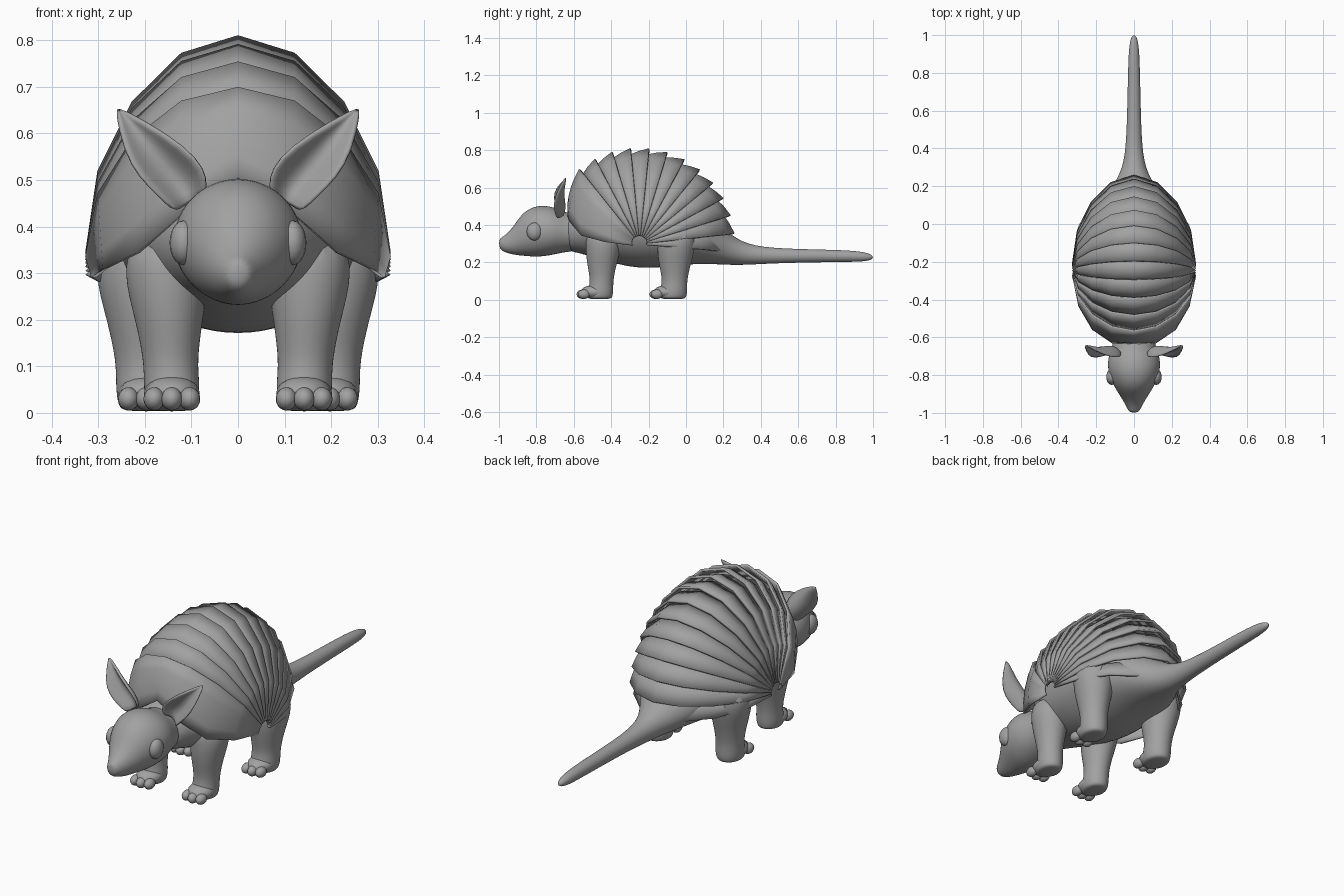
import bpy, bmesh
from math import sin, cos, pi, radians
from mathutils import Matrix, Vector

if "Cube" in bpy.data.objects:
    bpy.data.objects.remove(bpy.data.objects["Cube"])

grey = bpy.data.materials.new("grey")
grey.use_nodes = True
COLOUR = (0.36, 0.36, 0.36, 1)
grey.diffuse_color = COLOUR
grey.node_tree.nodes["Principled BSDF"].inputs["Base Color"].default_value = COLOUR


def finish(bm, name, subsurf=0, mirror=False, thickness=0, offset=-1, angle=60):
    """Turn a bmesh into a shaded object with its modifiers."""
    mesh = bpy.data.meshes.new(name)
    bm.to_mesh(mesh)
    bm.free()
    mesh.materials.append(grey)
    obj = bpy.data.objects.new(name, mesh)
    bpy.context.collection.objects.link(obj)
    bpy.ops.object.select_all(action="DESELECT")
    obj.select_set(True)
    bpy.context.view_layer.objects.active = obj
    if subsurf:
        bpy.ops.object.shade_smooth()
    else:
        bpy.ops.object.shade_smooth_by_angle(angle=radians(angle))
    if thickness:
        mod = obj.modifiers.new("Thickness", "SOLIDIFY")
        mod.thickness, mod.offset = thickness, offset
    if subsurf:
        obj.modifiers.new("Smooth", "SUBSURF").levels = subsurf
        obj.modifiers["Smooth"].render_levels = subsurf
    if mirror:
        obj.modifiers.new("Mirror", "MIRROR")
    return obj


def grid(bm, rows):
    """Join rows of points with quads."""
    vs = [[bm.verts.new(p) for p in row] for row in rows]
    for a, b in zip(vs, vs[1:]):
        for i in range(len(a) - 1):
            bm.faces.new((a[i], a[i + 1], b[i + 1], b[i]))


def loft(bm, rings, upright=False, sides=16):
    """Closed tube through elliptical rings (centre, half width, half depth)."""
    loops = []
    for (x, y, z), w, d in rings:
        loop = []
        for k in range(sides):
            a = 2 * pi * k / sides
            u, v = w * cos(a), d * sin(a)
            loop.append(bm.verts.new((x + u, y + v, z) if upright else (x + u, y, z + v)))
        loops.append(loop)
    for a, b in zip(loops, loops[1:]):
        for k in range(sides):
            n = (k + 1) % sides
            bm.faces.new((a[k], a[n], b[n], b[k]))
    bm.faces.new(loops[0])
    bm.faces.new(loops[-1])
    bmesh.ops.recalc_face_normals(bm, faces=bm.faces)


def ball(bm, centre, size):
    bmesh.ops.create_uvsphere(bm, u_segments=16, v_segments=10, radius=1,
                              matrix=Matrix.Translation(centre) @ Matrix.Diagonal((*size, 1)))


# Torso and tail: y, centre height, half width, half height
bm = bmesh.new()
loft(bm, [((0, y, z), w, h) for y, z, w, h in (
    (-.66, .36, .105, .095), (-.58, .37, .15, .12), (-.48, .39, .22, .17),
    (-.25, .39, .27, .24), (-.02, .38, .26, .195), (.12, .32, .175, .13),
    (.22, .275, .1, .09), (.32, .24, .052, .055), (.5, .235, .038, .038),
    (.85, .235, .032, .033), (.96, .23, .025, .026), (1, .228, .01, .01))])
finish(bm, "body_and_tail", 2)

# Head with a tapered snout
bm = bmesh.new()
loft(bm, [((0, y, z), w, h) for y, z, w, h in (
    (-1, .302, .024, .028), (-.97, .297, .04, .044), (-.92, .317, .067, .078),
    (-.87, .355, .103, .122), (-.79, .368, .141, .143), (-.71, .37, .144, .132),
    (-.64, .36, .112, .105), (-.56, .36, .11, .1))])
finish(bm, "head", 2)

# Eyes
bm = bmesh.new()
ball(bm, (.117, -.81, .365), (.03, .042, .048))
finish(bm, "eyes", mirror=True)

# Ears: cupped leaves between an outer and an inner edge
bm = bmesh.new()
outer = [(.135, -.69, .43), (.175, -.705, .47), (.212, -.71, .505), (.245, -.7, .56), (.262, -.645, .655)]
inner = [(.07, -.685, .47), (.066, -.7, .505), (.085, -.71, .545), (.15, -.7, .598), (.257, -.64, .655)]
cups = (.03, .055, .06, .04, 0)
rows = []
for o, i, cup in zip(outer, inner, cups):
    row = []
    for k in range(7):
        t = k / 6
        p = Vector(o).lerp(Vector(i), t)
        p.y += cup * 4 * t * (1 - t)
        row.append(p)
    rows.append(row)
grid(bm, rows)
finish(bm, "ears", 1, True, .014, 0)

# Legs, feet and toes
def leg(name, dx, dy, s):
    bm = bmesh.new()
    loft(bm, [((x + dx, y + dy, z), w * s, d * s) for z, x, y, w, d in (
        (.38, .15, -.44, .08, .09), (.3, .155, -.44, .095, .1), (.2, .148, -.45, .074, .083),
        (.11, .145, -.45, .058, .062), (.06, .142, -.455, .062, .068),
        (.015, .142, -.46, .058, .07), (.003, .142, -.46, .045, .055))], True)
    finish(bm, name, 2, True)
    bm = bmesh.new()
    ball(bm, (.142 + dx, -.487 + dy, .042), (.06, .075, .038))
    for k in (-1, 0, 1):
        ball(bm, (.142 + dx + k * .038, -.545 + dy - .008 * (k == 0), .03), (.023, .032, .025))
    finish(bm, name + "_feet", mirror=True)


leg("front_legs", 0, 0, 1)
leg("hind_legs", .055, .39, 1.08)

# Shell: overlapping arched plates fanned about a pivot on each flank
HALF = [(.328, .045), (.302, .22), (.228, .37), (.122, .475), (0, .513)]
ARCH = HALF + [(-x, r) for x, r in reversed(HALF[:-1])]


def arch(angles, sx, sr):
    return [(x * sx, -.25 + r * sr * cos(radians(a)), .3 + r * sr * sin(radians(a)))
            for (x, r), a in zip(ARCH, angles)]


STEP = 11.15
for i in range(12):
    bm = bmesh.new()
    a = -5 + i * STEP
    s = .92 if i == 0 else 1
    grid(bm, [arch([a + STEP * 1.15 * t] * 9, 1 - .03 * t, s * (1 - .07 * t)) for t in (0, .5, 1)])
    finish(bm, f"shell_plate_{i + 1}", thickness=.012, angle=50)

# Shoulder plate, curving down around the neck
bm = bmesh.new()
ends = [195, 177, 172, 161, 152]
ends += ends[-2::-1]
start = -5 + 12 * STEP
grid(bm, [arch([start + (e - start) * t for e in ends], 1 - .04 * t, 1 - .15 * t)
          for t in (0, .25, .5, .75, 1)])
finish(bm, "shoulder_plate", thickness=.012, angle=50)
